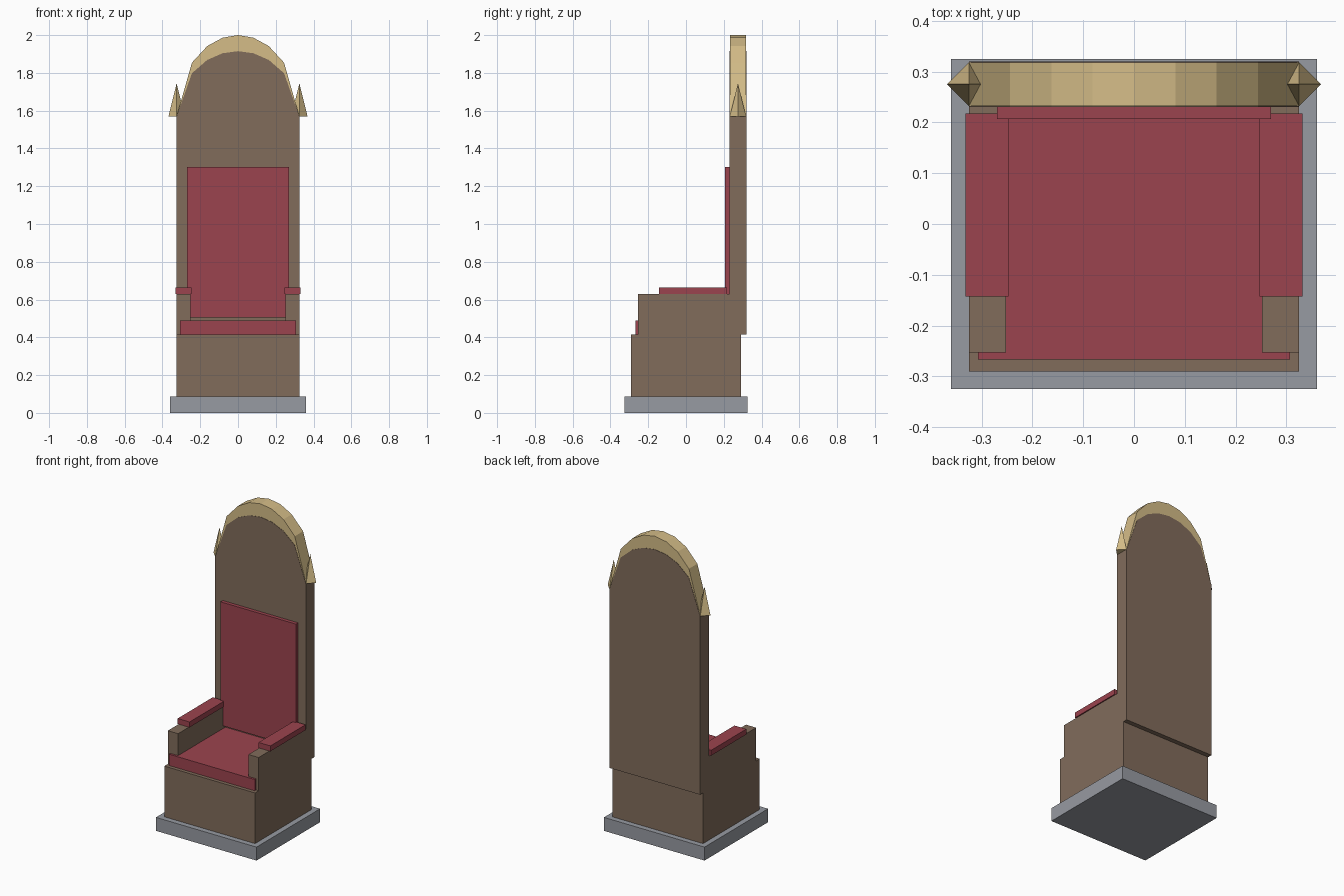
import bpy, bmesh, math
from mathutils import Matrix

cube = bpy.data.objects.get("Cube")
if cube:
    bpy.data.objects.remove(cube, do_unlink=True)


def material(name, r, g, b):
    m = bpy.data.materials.new(name)
    m.use_nodes = True
    m.diffuse_color = (r, g, b, 1)
    m.node_tree.nodes["Principled BSDF"].inputs["Base Color"].default_value = (r, g, b, 1)
    return m


wood = material("brown wood", 0.22, 0.15, 0.105)
velvet = material("red velvet", 0.33, 0.057, 0.077)
stone = material("grey stone", 0.31, 0.325, 0.36)
gold = material("pale gold", 0.66, 0.505, 0.245)


def finish(name, bm, mat):
    bmesh.ops.recalc_face_normals(bm, faces=bm.faces)
    mesh = bpy.data.meshes.new(name)
    bm.to_mesh(mesh)
    bm.free()
    mesh.materials.append(mat)
    obj = bpy.data.objects.new(name, mesh)
    bpy.context.collection.objects.link(obj)
    return obj


def box(name, mat, x, y, z):
    """Box from (min, max) ranges on each axis."""
    bm = bmesh.new()
    bmesh.ops.create_cube(bm, size=1)
    for v in bm.verts:
        for i, (lo, hi) in enumerate((x, y, z)):
            v.co[i] = hi if v.co[i] > 0 else lo
    return finish(name, bm, mat)


def slab(name, mat, outline, y0, y1):
    """Extrude an x-z outline from y0 to y1."""
    bm = bmesh.new()
    face = bm.faces.new([bm.verts.new((x, y0, z)) for x, z in outline])
    new = bmesh.ops.extrude_face_region(bm, geom=[face])["geom"]
    bmesh.ops.translate(bm, vec=(0, y1 - y0, 0),
                        verts=[v for v in new if isinstance(v, bmesh.types.BMVert)])
    return finish(name, bm, mat)


HALF, SPRING = 0.325, 1.57


def arch(rise):
    """Eight straight segments along a half ellipse, left to right."""
    steps = [i / 4 for i in range(-4, 5)]
    return [(HALF * t, SPRING + rise * math.sqrt(1 - t * t)) for t in steps]


# Plinth and seat block
box("plinth", stone, (-0.36, 0.36), (-0.325, 0.325), (0, 0.087))
box("seat_block", wood, (-HALF, HALF), (-0.29, 0.29), (0.087, 0.415))

# Backrest with its gold arch trim
slab("backrest", wood, arch(0.345) + [(HALF, 0.415), (-HALF, 0.415)], 0.230, 0.320)
inner = arch(0.34)[1:-1]
slab("arch_trim", gold, arch(0.43) + inner[::-1], 0.232, 0.318)

# Cushions
box("seat_cushion", velvet, (-0.307, 0.307), (-0.267, 0.232), (0.415, 0.488))
box("back_cushion", velvet, (-0.27, 0.27), (0.207, 0.232), (0.505, 1.303))

# Arms, arm pads and spikes on both sides
for side, s in (("left", 1), ("right", -1)):
    def span(a, b):
        return sorted((s * a, s * b))
    box(side + "_arm", wood, span(0.252, HALF), (-0.253, 0.232), (0.415, 0.63))
    box(side + "_arm_pad", velvet, span(0.247, 0.332), (-0.143, 0.217), (0.63, 0.665))
    bm = bmesh.new()
    bmesh.ops.create_cone(bm, cap_ends=True, segments=4, radius1=0.043, radius2=0, depth=0.175,
                          matrix=Matrix.Translation((s * HALF, 0.275, SPRING + 0.0875)))
    bmesh.ops.remove_doubles(bm, verts=bm.verts, dist=0.0001)
    finish(side + "_spike", bm, gold)
